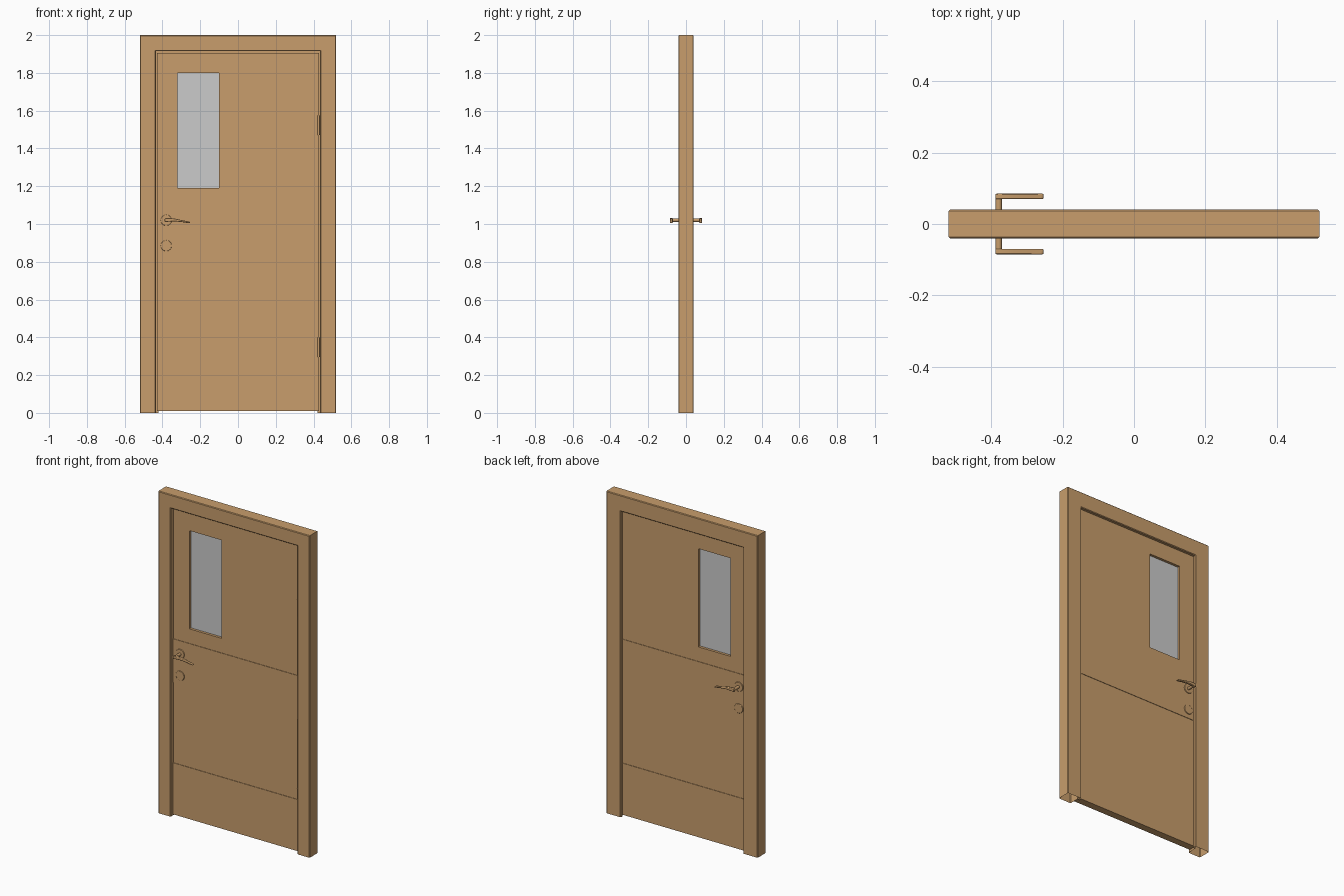
import bpy, bmesh, math
from mathutils import Vector

if "Cube" in bpy.data.objects:
    bpy.data.objects.remove(bpy.data.objects["Cube"])

wood = bpy.data.materials.new("wood")
wood.diffuse_color = (0.58, 0.34, 0.15, 1)
wood.use_nodes = True
wood.node_tree.nodes["Principled BSDF"].inputs["Base Color"].default_value = wood.diffuse_color


def finish(bm, name, mat=wood, bevel=0, smooth=False):
    bmesh.ops.recalc_face_normals(bm, faces=bm.faces)
    me = bpy.data.meshes.new(name)
    bm.to_mesh(me)
    bm.free()
    ob = bpy.data.objects.new(name, me)
    bpy.context.collection.objects.link(ob)
    if mat:
        me.materials.append(mat)
    if bevel:
        m = ob.modifiers.new("bevel", 'BEVEL')
        m.width, m.segments = bevel, 2
        m.limit_method = 'ANGLE'
    if smooth:
        bpy.context.view_layer.objects.active = ob
        ob.select_set(True)
        bpy.ops.object.shade_smooth_by_angle(angle=math.radians(35))
        ob.select_set(False)
    return ob


def box(name, x0, x1, y0, y1, z0, z1, **kw):
    bm = bmesh.new()
    bmesh.ops.create_cube(bm, size=1)
    for v in bm.verts:
        v.co = Vector((x0 + (v.co.x + .5) * (x1 - x0),
                       y0 + (v.co.y + .5) * (y1 - y0),
                       z0 + (v.co.z + .5) * (z1 - z0)))
    return finish(bm, name, **kw)


def prism(name, pts, y0, y1, **kw):
    """Extrude an xz outline along y."""
    bm = bmesh.new()
    f = bm.faces.new([bm.verts.new((x, y0, z)) for x, z in pts])
    ext = bmesh.ops.extrude_face_region(bm, geom=[f])
    for v in ext["geom"]:
        if isinstance(v, bmesh.types.BMVert):
            v.co.y = y1
    return finish(bm, name, **kw)


def circle(cx, cz, r, n=24):
    return [(cx + r * math.cos(2 * math.pi * i / n),
             cz + r * math.sin(2 * math.pi * i / n)) for i in range(n)]


# Hollow frame: one rebated profile (inset from outer edge, y) swept over the opening
e = 0.004
profile = [(0, -.04 + e), (0, .04 - e), (e, .04), (.1 - e, .04), (.1, .04 - e),
           (.1, .021), (.085, .021), (.085, -.04 + e), (.085 - e, -.04), (e, -.04)]
bm = bmesh.new()
rings = []
for sx, top in ((-1, False), (-1, True), (1, True), (1, False)):
    rings.append([bm.verts.new((sx * (.52 - d), y, 2 - d if top else 0))
                  for d, y in profile])
for a, b in zip(rings, rings[1:]):
    for i in range(len(profile)):
        j = (i + 1) % len(profile)
        bm.faces.new((a[i], a[j], b[j], b[i]))
finish(bm, "door_frame")

# Door leaf with a rectangular window opening
T, W, Z0, Z1 = .02, .43, .01, 1.906
outer = [(-W, Z0), (W, Z0), (W, Z1), (-W, Z1)]
inner = [(-.32, 1.19), (-.10, 1.19), (-.10, 1.80), (-.32, 1.80)]
bm = bmesh.new()
o, n = [[[bm.verts.new((x, y, z)) for x, z in loop] for y in (-T, T)]
        for loop in (outer, inner)]
for i in range(4):
    j = (i + 1) % 4
    for k in (0, 1):
        bm.faces.new((o[k][i], o[k][j], n[k][j], n[k][i]))
    bm.faces.new((o[0][i], o[0][j], o[1][j], o[1][i]))
    bm.faces.new((n[0][i], n[0][j], n[1][j], n[1][i]))
finish(bm, "door_leaf")

# Window glass
box("window_glass", -.32, -.10, -.004, .004, 1.19, 1.80, mat=None)

# Parts on both faces of the leaf
lever = [(-.388, 1.01), (-.388, 1.03), (-.365, 1.032), (-.335, 1.029),
         (-.295, 1.020), (-.256, 1.012), (-.252, 1.006), (-.258, 1.004),
         (-.295, 1.010), (-.335, 1.014), (-.37, 1.012)]
for s, side in ((-1, "front"), (1, "back")):
    for label, z0, z1 in (("kick_plate", Z0, .33), ("push_plate", .83, 1.10)):
        y = sorted((s * T, s * (T + .003)))
        box(f"{label}_{side}", -W, W, y[0], y[1], z0, z1)
    for label, z in (("handle_rose", 1.02), ("lock_rose", .885)):
        prism(f"{label}_{side}", circle(-.38, z, .029), s * T, s * .028,
              bevel=.002, smooth=True)
    prism(f"handle_stem_{side}", circle(-.379, 1.02, .009, 16), s * T, s * .078,
          smooth=True)
    prism(f"handle_lever_{side}", lever, s * .07, s * .085, bevel=.003, smooth=True)

# Hinges on the front, right edge
for label, z0 in (("lower_hinge", .295), ("upper_hinge", 1.47)):
    bm = bmesh.new()
    bmesh.ops.create_cone(bm, cap_ends=True, segments=16, radius1=.006,
                          radius2=.006, depth=.105)
    bmesh.ops.translate(bm, verts=bm.verts, vec=(.427, -.022, z0 + .0525))
    finish(bm, label, smooth=True)
